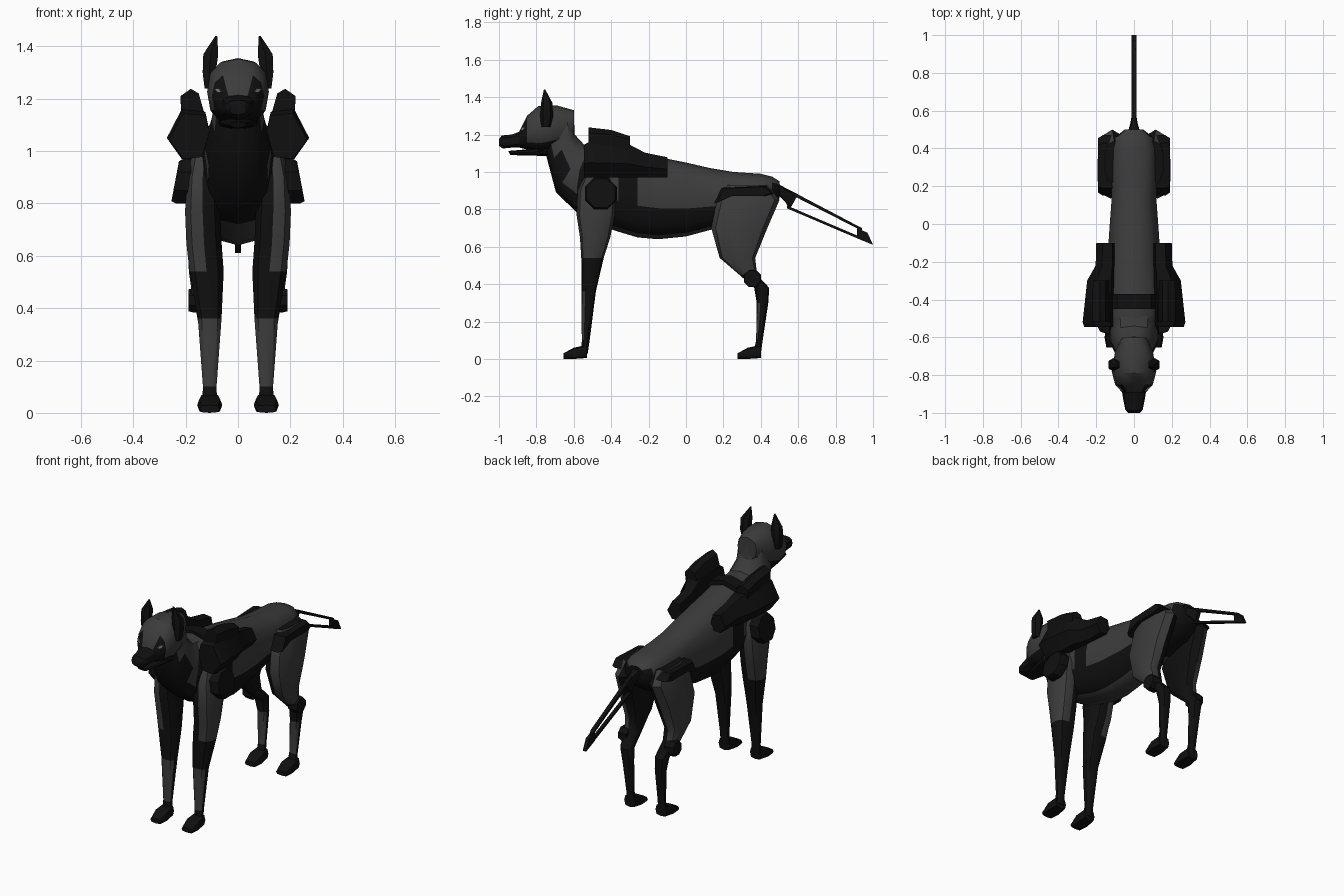
import bpy, bmesh
from math import sin, cos, pi, radians, copysign
from mathutils import Vector

old = bpy.data.objects.get("Cube")
if old:
    bpy.data.objects.remove(old)


def material(name, value):
    m = bpy.data.materials.new(name)
    m.use_nodes = True
    colour = (value, value, value, 1)
    m.diffuse_color = colour
    m.node_tree.nodes["Principled BSDF"].inputs["Base Color"].default_value = colour
    return m


MATS = [material("black", 0.005), material("dark_grey", 0.045), material("eye_grey", 0.2)]
BLACK, GREY, EYE = range(3)
SIDES = (("left", 1), ("right", -1))


def skin(name, rings, rule=BLACK):
    """Join rings of points; rule is a colour or a function of centre, normal, segment."""
    bm = bmesh.new()
    loops = [[bm.verts.new(p) for p in ring] for ring in rings]
    n = len(loops[0])
    seg = {}
    for lo, hi in zip(loops, loops[1:]):
        for j in range(n):
            k = (j + 1) % n
            seg[bm.faces.new((lo[j], lo[k], hi[k], hi[j]))] = min(j, n - 1 - j)
    for end in (loops[0], loops[-1]):
        seg[bm.faces.new(end)] = 0
    bmesh.ops.recalc_face_normals(bm, faces=bm.faces)
    bm.normal_update()
    for f, j in seg.items():
        f.material_index = rule(f.calc_center_median(), f.normal, j) if callable(rule) else rule
    mesh = bpy.data.meshes.new(name)
    bm.to_mesh(mesh)
    bm.free()
    for m in MATS:
        mesh.materials.append(m)
    ob = bpy.data.objects.new(name, mesh)
    bpy.context.collection.objects.link(ob)
    bpy.ops.object.select_all(action="DESELECT")
    ob.select_set(True)
    bpy.context.view_layer.objects.active = ob
    bpy.ops.object.shade_smooth_by_angle(angle=radians(38))
    return ob


def loft(name, sections, rule=BLACK, x=0, s=1, angles=None, n=12, power=0.8):
    """Each section is (y, z) to (y, z) across the side profile, half width, x shift."""
    angles = angles or [2 * pi * i / n for i in range(n)]
    soft = lambda v: copysign(abs(v) ** power, v)
    rings = []
    for ay, az, by, bz, hw, *dx in sections:
        xc = x + (dx[0] if dx else 0)
        rings.append([(s * (xc + hw * soft(sin(t))),
                       (ay + by) / 2 + (ay - by) / 2 * soft(cos(t)),
                       (az + bz) / 2 + (az - bz) / 2 * soft(cos(t))) for t in angles])
    return skin(name, rings, rule)


def prism(name, outline, x0, x1, rule=BLACK, s=1, inset=0.9, lean=0):
    """Plate with a side-view outline, slightly bevelled towards x1."""
    cy = sum(p[0] for p in outline) / len(outline)
    cz = sum(p[1] for p in outline) / len(outline)
    ring = lambda x, k: [(s * (x + lean * (z - cz)), cy + k * (y - cy), cz + k * (z - cz))
                         for y, z in outline]
    return skin(name, [ring(x0, 1), ring(x0 + 0.7 * (x1 - x0), 1), ring(x1, inset)], rule)


def disc(cy, cz, r, n=8):
    return [(cy + r * cos(2 * pi * (i + .5) / n), cz + r * sin(2 * pi * (i + .5) / n)) for i in range(n)]


def outward(c, n):
    return n.x * copysign(1, c.x)


# Torso: grey back and belly strip, black chest, flank band and rump
def torso_rule(c, n, j):
    if c.y < -0.5:
        return BLACK if j >= 2 else GREY
    if c.y > 0.46:
        return BLACK if c.z < 0.93 else GREY
    if c.y > 0.2:
        return BLACK if j >= 4 else GREY
    patch = -0.38 < c.y < -0.26 and j in (2, 3)
    return BLACK if patch or j in (4, 5) else GREY


half = [0, 30, 55, 80, 100, 125, 152]
ring_angles = [radians(a) for a in half + [180] + [360 - a for a in half[:0:-1]]]
profile = [(-.62, 1.05, .84, .09), (-.57, 1.12, .78, .13), (-.48, 1.14, .72, .15),
           (-.36, 1.12, .68, .15), (-.26, 1.1, .65, .145), (-.15, 1.08, .64, .14),
           (0, 1.05, .655, .13), (.13, 1.02, .69, .12), (.25, 1.0, .72, .125),
           (.4, .99, .76, .12), (.46, .975, .8, .1), (.5, .95, .86, .05)]
loft("torso", [(y, t, y, b, w) for y, t, b, w in profile], torso_rule, angles=ring_angles)

# Neck: black throat, grey nape
loft("neck", [(-.58, .78, -.42, 1.13, .13), (-.695, .89, -.54, 1.14, .125),
              (-.735, 1.04, -.595, 1.2, .1), (-.76, 1.14, -.6, 1.3, .09)],
     lambda c, n, j: BLACK if n.y < -.3 or n.z < -.35 else GREY)


# Head with dark eye surrounds and jaw line
def head_rule(c, n, j):
    mask = c.y < -.84 and 1.16 < c.z < 1.26 and abs(c.x) > .04
    return BLACK if mask or c.z < 1.15 else GREY


head = loft("head", [(-.6, 1.33, -.6, 1.2, .065), (-.69, 1.355, -.66, 1.13, .1),
                     (-.79, 1.352, -.77, 1.1, .118), (-.85, 1.3, -.85, 1.12, .1),
                     (-.895, 1.21, -.89, 1.13, .062)], head_rule)
loft("upper_muzzle", [(-.85, 1.23, -.85, 1.13, .07), (-.93, 1.2, -.93, 1.13, .057),
                      (-.985, 1.195, -.98, 1.125, .046), (-1, 1.175, -1, 1.14, .032)])
loft("lower_jaw", [(-.74, 1.14, -.74, 1.085, .075), (-.86, 1.12, -.86, 1.088, .052),
                   (-.95, 1.112, -.94, 1.09, .03)])
for side, s in SIDES:
    # Ears and eye plates
    loft(side + "_ear", [(-.775, 1.24, -.725, 1.24, .022, .108), (-.78, 1.3, -.71, 1.3, .028, .11),
                         (-.775, 1.37, -.715, 1.37, .032, .104), (-.76, 1.44, -.752, 1.44, .004, .083)],
         s=s, n=6)
    _, p, n, _ = head.closest_point_on_mesh(Vector((s * .085, -.885, 1.235)))
    u = n.cross(Vector((0, 0, 1))).normalized()
    v = u.cross(n)
    corners = [(-.02, .006 * s), (0, -.008), (.02, -.006 * s), (0, .008)]
    skin(side + "_eye", [[p + n * h + u * a + v * b for a, b in corners] for h in (-.002, .005)], EYE)


# Legs: grey outer upper panel and shin guard on a black limb
def leg_rule(cut, shin):
    def rule(c, n, j):
        if c.z > cut:
            return GREY if outward(c, n) > .2 else BLACK
        return GREY if .09 < c.z < shin and n.y < -.5 else BLACK
    return rule


def limb(name, s, rows, rule):
    loft(name, [(f, z, b, z, w, x) for z, f, b, x, w in rows], rule, s=s, n=10)


fore = [(1.0, -.53, -.42, .125, .05), (.9, -.58, -.375, .135, .062), (.77, -.585, -.38, .135, .07),
        (.65, -.567, -.405, .13, .07), (.54, -.56, -.44, .12, .068), (.36, -.56, -.482, .108, .047),
        (.1, -.557, -.515, .108, .027), (.03, -.56, -.525, .108, .03)]
hind = [(.93, .22, .44, .105, .05), (.85, .165, .5, .115, .065), (.7, .135, .435, .125, .07),
        (.54, .18, .37, .135, .055), (.45, .285, .38, .13, .047), (.38, .365, .445, .12, .04),
        (.3, .378, .44, .112, .034), (.1, .375, .41, .108, .025), (.03, .36, .4, .108, .03)]
hip_strip = [(.15, .83), (.19, .915), (.43, .925), (.47, .885), (.42, .87), (.24, .87)]
for side, s in SIDES:
    limb(side + "_front_leg", s, fore, leg_rule(.545, .36))
    limb(side + "_hind_leg", s, hind, leg_rule(.46, .33))
    for part, dy in (("front", 0), ("hind", .93)):
        loft(f"{side}_{part}_foot", [(y + dy, t, y + dy, b, w) for y, t, b, w in
                                     ((-.655, .03, 0, .038), (-.6, .06, 0, .048), (-.53, .075, .005, .038))],
             x=.108, s=s, n=8, power=.6)
    prism(side + "_shoulder_disc", disc(-.455, .885, .092), .185, .24, s=s, lean=-.17)
    prism(side + "_knee_disc", disc(.355, .43, .05), .13, .19, s=s)
    prism(side + "_hip_strip", hip_strip, .11, .19, s=s)

# Saddle packs: tapered six-sided pod with a smaller pod on top
pod = [(.1, 1.03), (.125, 1.15), (.215, 1.16), (.272, 1.05), (.215, .97), (.12, .98)]
top_pod = [(.13, 1.15), (.15, 1.22), (.18, 1.238), (.22, 1.21), (.215, 1.13), (.15, 1.1)]


def stations(outline, px, pz, steps):
    return lambda s: [[(s * (px + (x - px) * kx), y, pz + (z - pz) * kz) for x, z in outline]
                      for y, kx, kz in steps]


pod_rings = stations(pod, .1, .97, [(-.545, .95, .92), (-.52, 1, 1), (-.3, .86, .92),
                                    (-.22, .6, .7), (-.1, .58, .57)])
top_rings = stations(top_pod, .17, 1.1, [(-.52, 1, 1), (-.4, 1, .9), (-.3, .95, .66)])
for side, s in SIDES:
    skin(side + "_saddle_pack", pod_rings(s))
    skin(side + "_upper_pack", top_rings(s))
strap = [(-.14, 1.05), (-.09, 1.13), (0, 1.15), (.09, 1.13), (.14, 1.05)]
skin("back_strap", [[(x, y, z) for x, z in strap] for y in (-.45, -.37)])

# Open-frame tail: root wedge, two thin rods and an end plate
loft("tail_root", [(.47, .95, .49, .88, .035), (.53, .915, .53, .84, .02), (.6, .88, .555, .8, .012)], n=8)
prism("upper_tail_rod", [(.55, .905), (.94, .7), (.94, .685), (.55, .885)], -.012, .012)
prism("lower_tail_rod", [(.54, .82), (.95, .645), (.95, .63), (.54, .805)], -.01, .01)
prism("tail_tip", [(.915, .7), (.97, .675), (1, .61), (.915, .645)], -.012, .012, inset=1)
